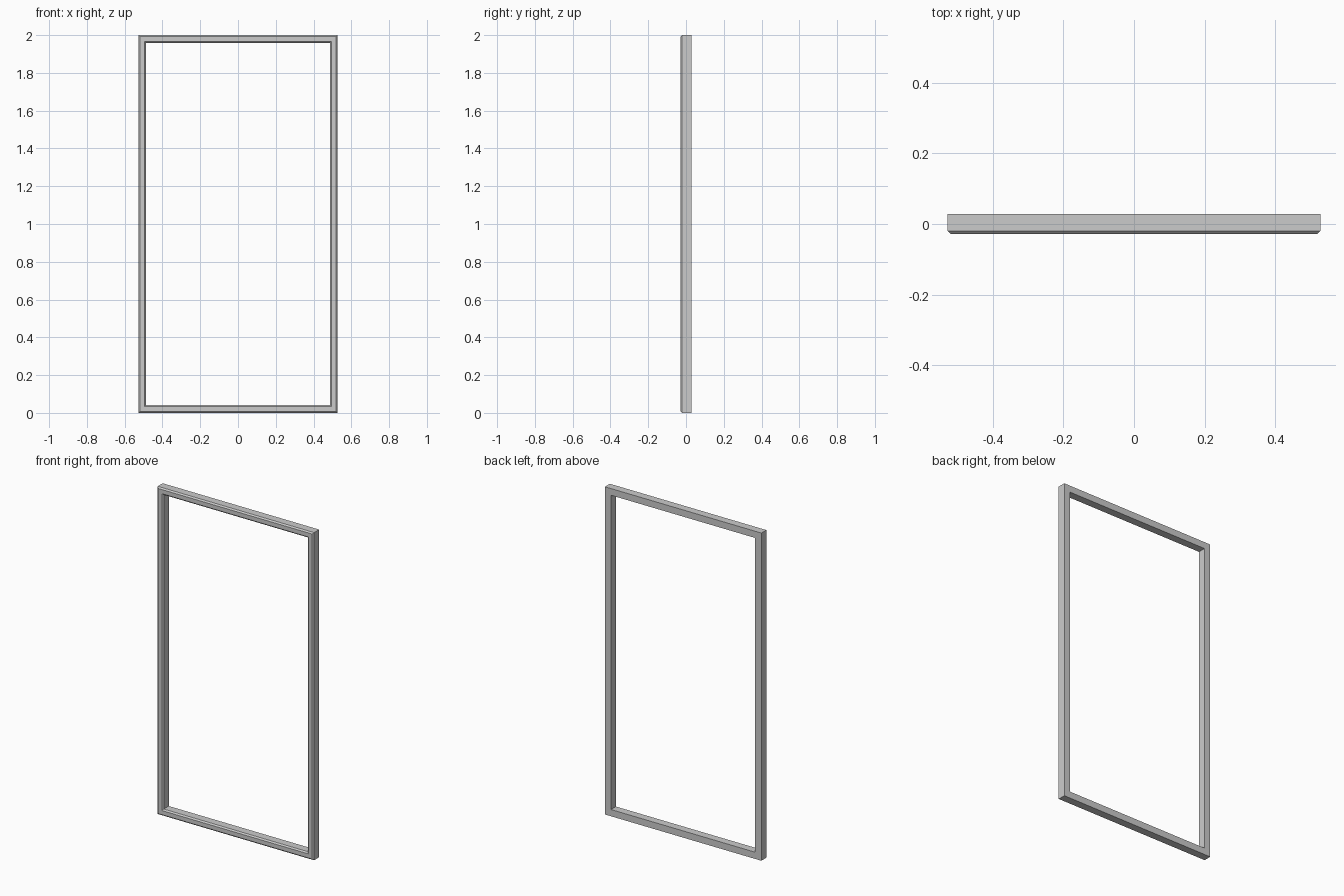
import bpy, bmesh

if "Cube" in bpy.data.objects:
    bpy.data.objects.remove(bpy.data.objects["Cube"])

W, H = 0.528, 2.0      # half width, height
T, D = 0.041, 0.028    # rail width, half depth
C = 0.008              # front chamfer

# Rail cross-section: (inset from outer edge, y), chamfered on the front edges
profile = [(0, D), (0, -D + C), (C, -D), (T - C, -D), (T, -D + C), (T, D)]

# Sweep the section around the rectangle with mitred corners
bm = bmesh.new()
rings = []
for sx, top in ((-1, 0), (1, 0), (1, 1), (-1, 1)):
    rings.append([bm.verts.new((sx * (W - i), y, H - i if top else i))
                  for i, y in profile])
n = len(profile)
for k in range(4):
    a, b = rings[k], rings[(k + 1) % 4]
    for j in range(n):
        m = (j + 1) % n
        bm.faces.new((a[j], a[m], b[m], b[j]))
bmesh.ops.recalc_face_normals(bm, faces=bm.faces)

mesh = bpy.data.meshes.new("rectangular_frame")
bm.to_mesh(mesh)
bm.free()
frame = bpy.data.objects.new("rectangular_frame", mesh)
bpy.context.collection.objects.link(frame)
